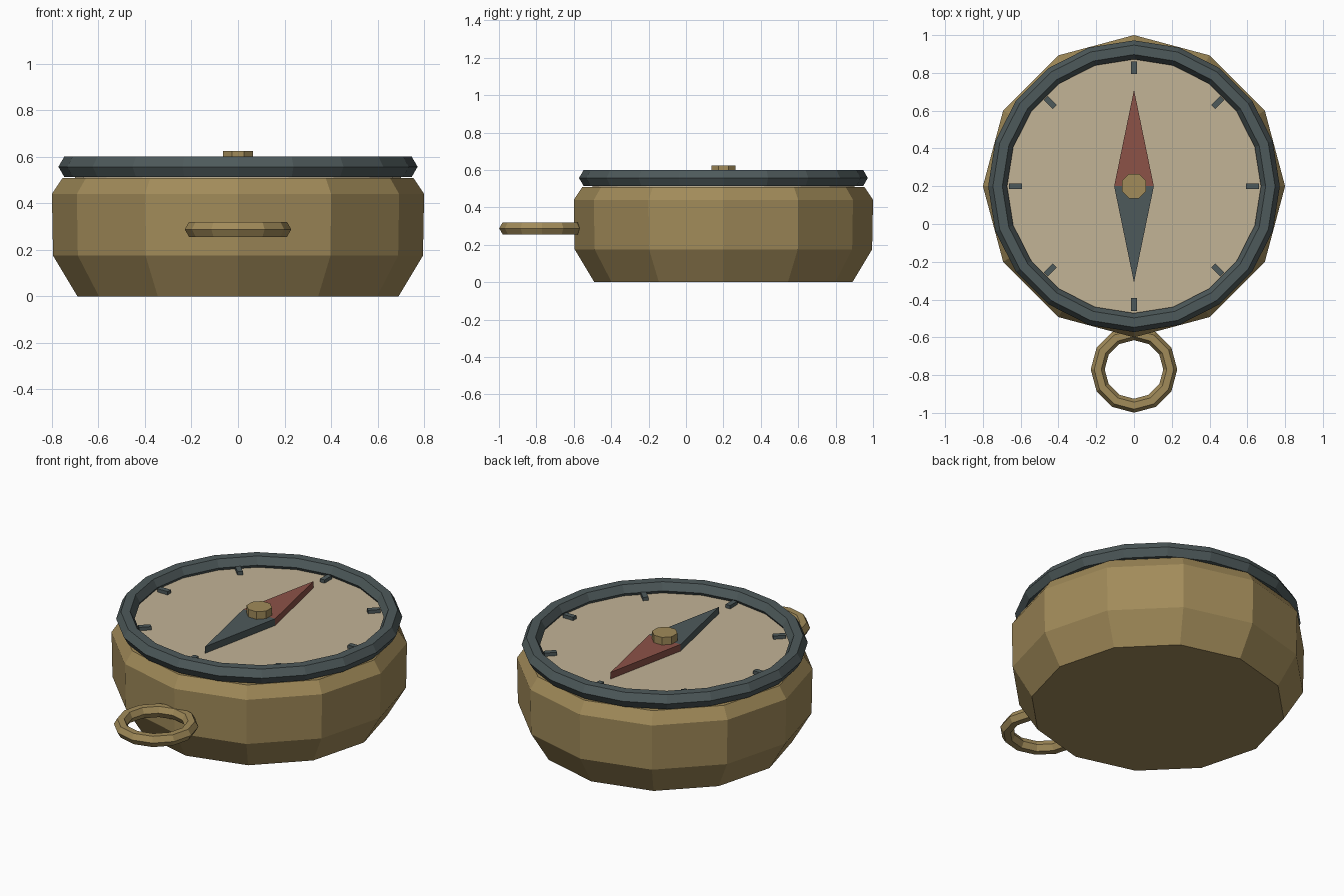
import bpy
import bmesh
from math import cos, sin, pi, radians
from mathutils import Matrix, Vector

if "Cube" in bpy.data.objects:
    bpy.data.objects.remove(bpy.data.objects["Cube"], do_unlink=True)

CENTRE = Vector((0, 0.2, 0))


def material(name, srgb):
    colour = [(c / 255) ** 2.2 for c in srgb] + [1]
    mat = bpy.data.materials.new(name)
    mat.use_nodes = True
    mat.diffuse_color = colour
    mat.node_tree.nodes["Principled BSDF"].inputs["Base Color"].default_value = colour
    return mat


brass = material("brass", (160, 138, 90))
steel = material("dark steel", (79, 90, 91))
paper = material("parchment", (193, 178, 149))
red = material("needle red", (139, 83, 73))


def finish(name, bm, mat, location):
    bmesh.ops.recalc_face_normals(bm, faces=bm.faces)
    mesh = bpy.data.meshes.new(name)
    bm.to_mesh(mesh)
    bm.free()
    mesh.materials.append(mat)
    obj = bpy.data.objects.new(name, mesh)
    obj.location = location
    bpy.context.collection.objects.link(obj)
    return obj


def lathe(name, profile, sides, mat, location, closed=False, turn=0.0):
    """Spin a (radius, height) profile; closed loops make rings, open ones get caps."""
    bm = bmesh.new()
    rings = []
    for r, z in profile:
        angles = [2 * pi * i / sides + turn for i in range(sides)]
        rings.append([bm.verts.new((r * cos(a), r * sin(a), z)) for a in angles])
    pairs = list(zip(rings, rings[1:]))
    if closed:
        pairs.append((rings[-1], rings[0]))
    else:
        bm.faces.new(rings[0])
        bm.faces.new(rings[-1])
    for low, high in pairs:
        for i in range(sides):
            j = (i + 1) % sides
            bm.faces.new((low[i], low[j], high[j], high[i]))
    return finish(name, bm, mat, location)


def hex_ring(name, major, minor, sides, mat, location):
    section = [(major + minor * cos(k * pi / 3), minor * sin(k * pi / 3)) for k in range(6)]
    return lathe(name, section, sides, mat, location, closed=True)


def needle(name, length, mat):
    """Triangular half of the pointer, extruded upward."""
    bm = bmesh.new()
    points = [(-0.105, 0, 0), (0.105, 0, 0), (0, length, 0)]
    face = bm.faces.new([bm.verts.new(p) for p in points])
    new = bmesh.ops.extrude_face_region(bm, geom=[face])["geom"]
    verts = [g for g in new if isinstance(g, bmesh.types.BMVert)]
    bmesh.ops.translate(bm, verts=verts, vec=(0, 0, 0.04))
    return finish(name, bm, mat, CENTRE + Vector((0, 0, 0.54)))


# Case, dial and rim
lathe("case", [(0.69, 0), (0.795, 0.175), (0.8, 0.44), (0.755, 0.508)], 12, brass, CENTRE)
lathe("dial", [(0.7, 0.49), (0.7, 0.54)], 20, paper, CENTRE)
hex_ring("rim", 0.722, 0.05, 20, steel, CENTRE + Vector((0, 0, 0.557)))

# Eight hour-style marks around the dial
for k in range(8):
    angle = radians(45 * k)
    bm = bmesh.new()
    bmesh.ops.create_cube(bm, size=1)
    bmesh.ops.scale(bm, vec=(0.068, 0.03, 0.03), verts=bm.verts)
    bmesh.ops.rotate(bm, matrix=Matrix.Rotation(angle, 3, "Z"), verts=bm.verts)
    spot = Vector((0.627 * cos(angle), 0.627 * sin(angle), 0.545))
    finish(f"dial_mark_{k + 1}", bm, steel, CENTRE + spot)

# Pointer and its pivot
needle("north_needle", 0.51, red)
needle("south_needle", -0.51, steel)
lathe("pivot", [(0.07, 0.54), (0.07, 0.625)], 8, brass, CENTRE, turn=pi / 8)

# Hanging loop at the front
hex_ring("hanging_loop", 0.192, 0.037, 12, brass, (0, -0.77, 0.288))
